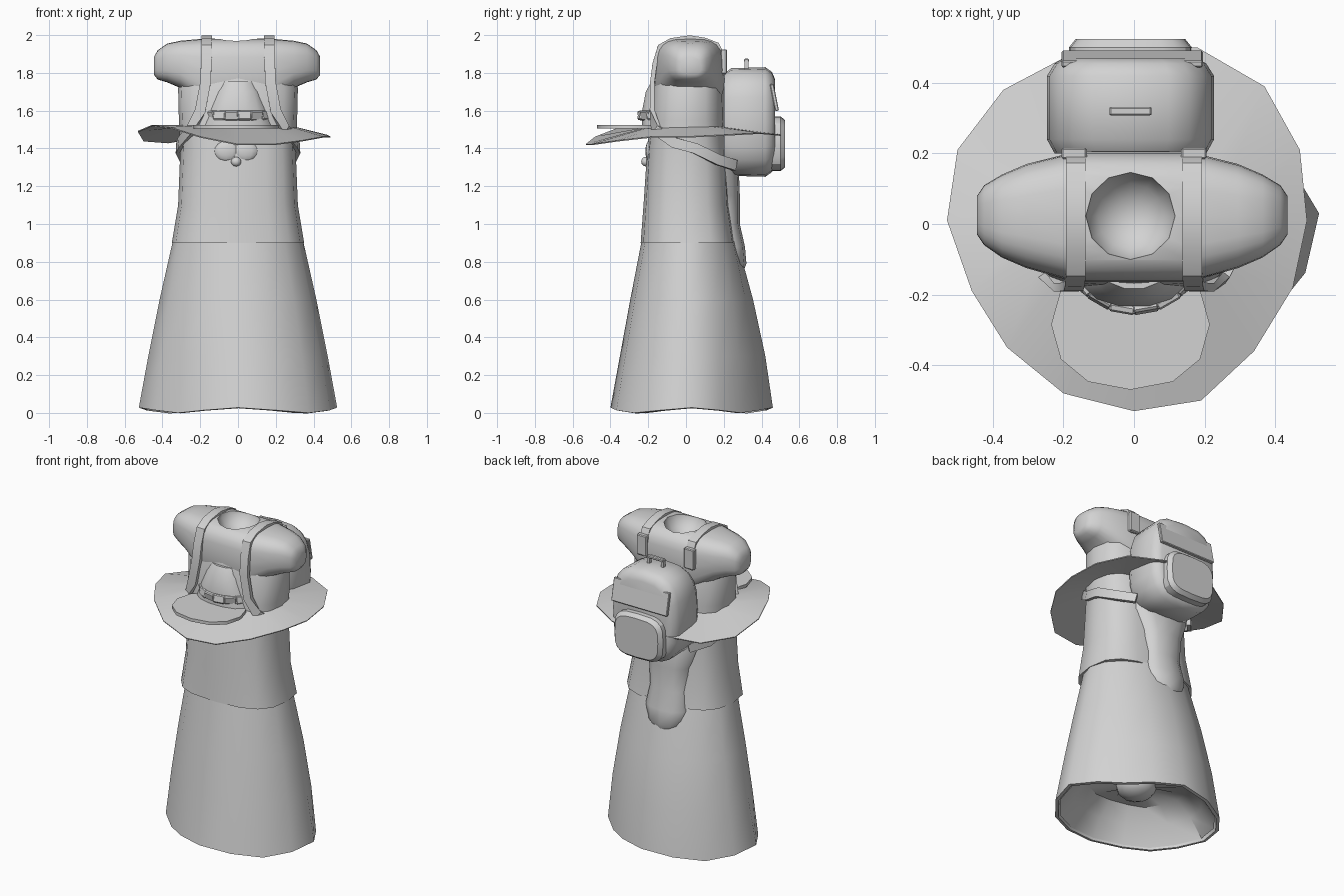
import bpy, bmesh, math
from mathutils import Vector

if "Cube" in bpy.data.objects:
    bpy.data.objects.remove(bpy.data.objects["Cube"])

GREY = (0.65, 0.65, 0.65, 1)
mat = bpy.data.materials.new("plain grey")
mat.use_nodes = True
mat.diffuse_color = GREY
bsdf = next(n for n in mat.node_tree.nodes if n.type == 'BSDF_PRINCIPLED')
bsdf.inputs["Base Color"].default_value = GREY


def select(ob):
    bpy.ops.object.select_all(action='DESELECT')
    ob.select_set(True)
    bpy.context.view_layer.objects.active = ob


def finish(name, bm, angle=40, solid=0, offset=-1):
    """Turn a bmesh into a shaded object."""
    bmesh.ops.recalc_face_normals(bm, faces=bm.faces)
    mesh = bpy.data.meshes.new(name)
    bm.to_mesh(mesh)
    bm.free()
    ob = bpy.data.objects.new(name, mesh)
    bpy.context.collection.objects.link(ob)
    mesh.materials.append(mat)
    select(ob)
    if solid:
        mod = ob.modifiers.new("thickness", 'SOLIDIFY')
        mod.thickness, mod.offset = solid, offset
        bpy.ops.object.modifier_apply(modifier=mod.name)
    bpy.ops.object.shade_smooth_by_angle(angle=math.radians(angle))
    return ob


def oval(rx, ry, n, power):
    """Points of a rounded-box outline."""
    def bend(v):
        return math.copysign(abs(v) ** (2 / power), v)
    angles = [2 * math.pi * i / n for i in range(n)]
    return [(rx * bend(math.cos(a)), ry * bend(math.sin(a))) for a in angles]


def loft(name, rings, caps=True, **kw):
    """Skin a list of equal-length point rings."""
    bm = bmesh.new()
    rows = [[bm.verts.new(p) for p in r] for r in rings]
    n = len(rows[0])
    for a, b in zip(rows, rows[1:]):
        for i in range(n):
            j = (i + 1) % n
            bm.faces.new((a[i], a[j], b[j], b[i]))
    if caps:
        bm.faces.new(rows[0])
        bm.faces.new(rows[-1])
    return finish(name, bm, **kw)


def level(z, rx, front, back, n=16, power=2.3, x=0):
    mid, ry = (front + back) / 2, (back - front) / 2
    return [Vector((x + u, mid + v, z)) for u, v in oval(rx, ry, n, power)]


def upright(y, rx, rz, z, n=20, power=3.0, x=-0.01):
    return [Vector((x + u, y, z + v)) for u, v in oval(rx, rz, n, power)]


def box(name, loc, size, tilt=0, turn=0, bevel=0):
    bm = bmesh.new()
    bmesh.ops.create_cube(bm, size=1)
    bmesh.ops.scale(bm, vec=size, verts=bm.verts)
    if bevel:
        bmesh.ops.bevel(bm, geom=bm.edges[:], offset=bevel, segments=1, affect='EDGES')
    ob = finish(name, bm, angle=30)
    ob.location = loc
    ob.rotation_euler = (tilt, 0, turn)
    return ob


def ball(name, loc, size, seg=12):
    bm = bmesh.new()
    bmesh.ops.create_uvsphere(bm, u_segments=seg, v_segments=8, radius=1)
    bmesh.ops.scale(bm, vec=size, verts=bm.verts)
    ob = finish(name, bm, angle=60)
    ob.location = loc
    return ob


# Flared skirt with a wavy open hem, flattened on one diagonal toward the hem
skirt = [level(z, rx, f, b, power=2.05) for z, rx, f, b in (
    (0, .525, -.4, .46), (.3, .475, -.35, .42), (.6, .415, -.295, .355), (.91, .345, -.235, .27))]
for row, amount in zip(skirt, (.15, .11, .07, .02)):
    for i, p in enumerate(row):
        k = 1 - amount * max(0, math.sin(i * math.pi / 4))
        p.x *= k
        p.y = .03 + (p.y - .03) * k
for i, p in enumerate(skirt[0]):
    p.z = .014 + .014 * math.cos(i * math.pi / 2)
# Lining follows the hem inward to a floor with a dome under it
lining = [[Vector((p.x * k, .03 + (p.y - .03) * k, p.z + z)) for p in skirt[0]]
          for k, z in ((.94, .01), (.78, .12), (.58, .2), (.1, .2))]
loft("skirt", skirt, caps=False, solid=.02, angle=60)
loft("skirt_lining", lining, caps=False)
ball("lining_dome", (0, .02, .21), (.12, .12, .08))

# Fitted top, open at its hem
loft("torso", [level(z, rx, f, b, power=2.7) for z, rx, f, b in (
    (.9, .35, -.24, .26), (1.1, .317, -.225, .23), (1.4, .305, -.205, .215),
    (1.55, .313, -.19, .205), (1.72, .317, -.178, .2), (1.82, .27, -.15, .18))])

# Shoulders and short sleeves, running across
stations = [(.44, -.03, .08, 1.79, 1.885), (.42, -.06, .11, 1.765, 1.92), (.37, -.095, .14, 1.75, 1.955),
            (.3, -.125, .17, 1.72, 1.97), (.16, -.165, .205, 1.62, 1.983)]
rings = []
for s, group in ((-1, stations), (1, stations[::-1])):
    for x, f, b, lo, hi in group:
        pts = oval((b - f) / 2, (hi - lo) / 2, 24, 3.4 if x < .2 else 2.9)
        rings.append([Vector((s * x - .005, (f + b) / 2 + u, (lo + hi) / 2 + v)) for u, v in pts])
shoulders = loft("shoulders", rings)

# Round hollow at the neck
cutter = ball("neck_cutter", (-.01, .023, 2.01), (.132, .132, .132))
cutter.hide_render = True
mod = shoulders.modifiers.new("neck", 'BOOLEAN')
mod.operation, mod.object, mod.solver = 'DIFFERENCE', cutter, 'EXACT'
select(shoulders)
bpy.ops.object.modifier_apply(modifier=mod.name)
bpy.ops.object.shade_smooth_by_angle(angle=math.radians(40))
bpy.data.objects.remove(cutter)

# Wide uneven brim around the waist
rim = [(.49, .01, 1.46), (.47, .21, 1.47), (.37, .39, 1.48), (.18, .5, 1.47),
       (0, .5, 1.47), (-.2, .47, 1.46), (-.37, .38, 1.43), (-.5, .21, 1.44),
       (-.53, .01, 1.49), (-.46, -.19, 1.52), (-.36, -.35, 1.51), (-.2, -.48, 1.46),
       (0, -.53, 1.42), (.19, -.5, 1.42), (.34, -.36, 1.44), (.45, -.18, 1.46)]
loft("brim", [level(1.52, .27, -.17, .18, power=2), [Vector(p) for p in rim]],
     caps=False, solid=.006, offset=0)

# Flat visor resting on the brim
loft("visor", [level(z, .225, -.47, -.1, n=12, power=2.2, x=-.01) for z in (1.505, 1.525)])

# Gathered chest panel with a frill and a bow
loft("chest_panel", [level(z, rx, f, 0, n=14) for z, rx, f in (
    (1.52, .19, -.235), (1.6, .16, -.235), (1.7, .125, -.215), (1.755, .1, -.185))])
for i in range(6):
    a = math.radians(-50 + 20 * i)
    box("frill_%d" % (i + 1), (.19 * math.sin(a), -.04 - .2 * math.cos(a), 1.575),
        (.075, .025, .05), tilt=.2 * (-1) ** i, turn=a, bevel=.006)
for s in (-1, 1):
    ball("bow_loop", (s * .05 - .01, -.195, 1.385), (.065, .02, .055))
ball("bow_bead", (-.01, -.215, 1.33), (.027, .022, .025))

# Straps over the shoulders, around the sides to the pack
path = [(.165, .198, 1.79), (.165, .198, 1.88), (.165, .165, 1.95), (.165, .1, 1.974), (.165, .02, 1.987),
        (.165, -.08, 1.972), (.165, -.138, 1.94), (.168, -.165, 1.85), (.172, -.178, 1.75),
        (.2, -.18, 1.6), (.25, -.16, 1.5), (.305, -.06, 1.43), (.317, .05, 1.4),
        (.285, .17, 1.34), (.2, .26, 1.31)]
path = [Vector(p) for p in path]
for s, side in ((1, "left"), (-1, "right")):
    rings = []
    for i, p in enumerate(path):
        t = (path[min(i + 1, len(path) - 1)] - path[max(i - 1, 0)]).normalized()
        hub = Vector((p.x, .02, min(p.z, 1.8))) if p.z > 1.55 else Vector((0, .02, p.z))
        out = p - hub
        out = (out - t * out.dot(t)).normalized()
        w = t.cross(out) * .028
        out *= .012
        ring = [p + w + out, p - w + out, p - w - out, p + w - out]
        rings.append([Vector((s * v.x, v.y, v.z)) for v in ring])
    loft(side + "_strap", rings, angle=35)
    box(side + "_strap_tab", (s * .17, .2, 1.86), (.072, .032, .13), bevel=.005)

# Backpack with flap, pocket and handle
loft("backpack", [upright(y, rx, rz, 1.54) for y, rx, rz in (
    (.2, .215, .255), (.24, .237, .285), (.42, .237, .29), (.455, .215, .265), (.47, .19, .23))])
box("backpack_flap", (-.005, .468, 1.67), (.4, .02, .145), tilt=.2, bevel=.004)
loft("backpack_pocket", [upright(y, rx, rz, 1.425, power=3.6) for y, rx, rz in (
    (.44, .175, .145), (.5, .175, .145), (.525, .155, .125))], angle=25)
box("backpack_handle", (-.01, .32, 1.865), (.12, .025, .02), bevel=.005)
for s in (-1, 1):
    box("handle_post", (s * .05 - .01, .32, 1.84), (.018, .022, .05))

# Long tail of hair hanging below the pack
loft("hair_tail", [level(z, rx, .12, b, n=12, power=2.2, x=-.03) for z, rx, b in (
    (.74, .07, .3), (.79, .13, .32), (.88, .15, .312), (1.0, .13, .285),
    (1.15, .14, .285), (1.28, .19, .28), (1.38, .2, .25))])
